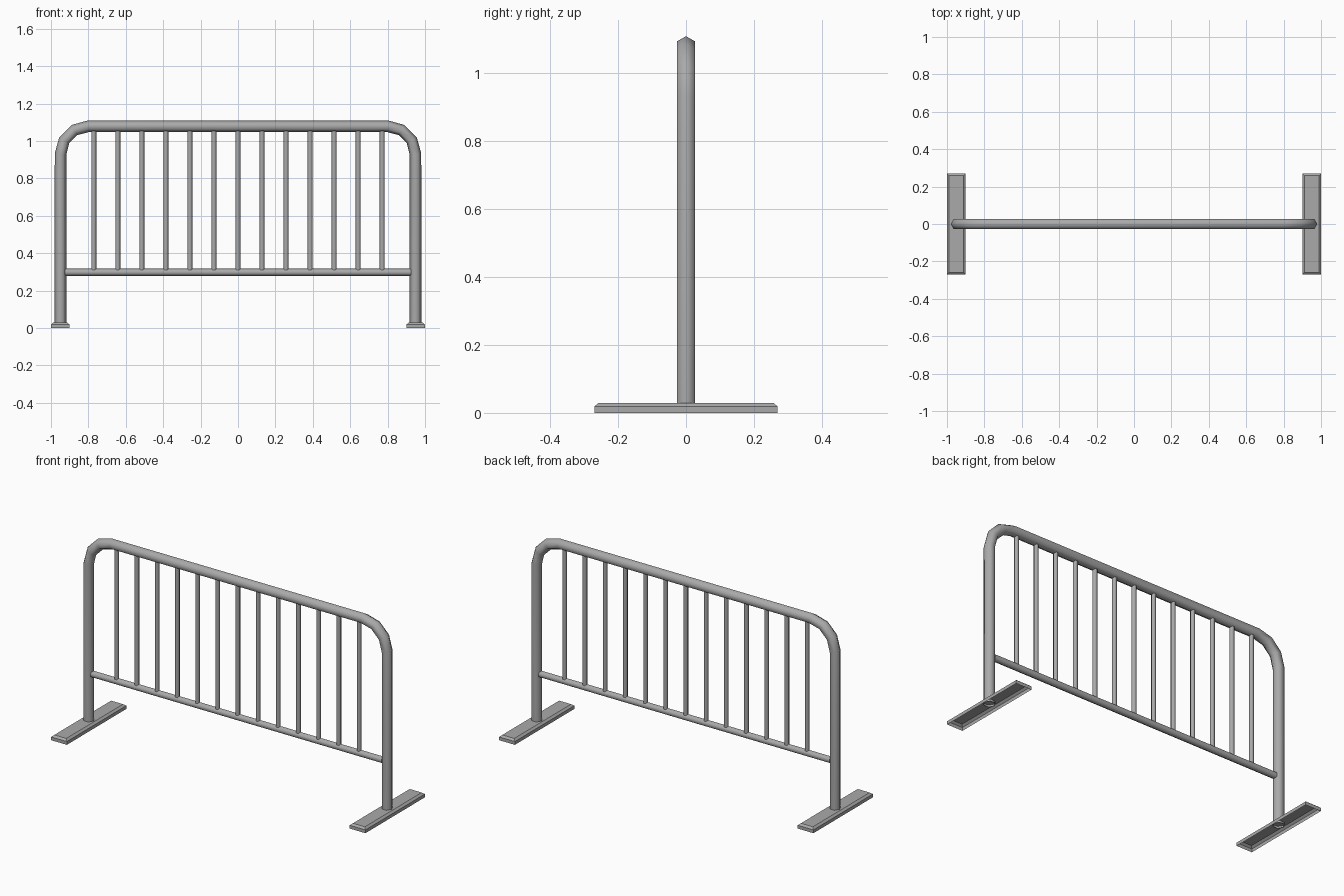
import bpy, bmesh
from math import sin, cos, pi, radians
from mathutils import Vector

cube = bpy.data.objects.get("Cube")
if cube:
    bpy.data.objects.remove(cube, do_unlink=True)

# One galvanised steel colour
steel = bpy.data.materials.new("galvanised_steel")
steel.use_nodes = True
COLOR = (0.4, 0.4, 0.4, 1)
steel.diffuse_color = COLOR
steel.node_tree.nodes["Principled BSDF"].inputs["Base Color"].default_value = COLOR


def finish(bm, name, angle):
    mesh = bpy.data.meshes.new(name)
    bm.to_mesh(mesh)
    bm.free()
    mesh.materials.append(steel)
    obj = bpy.data.objects.new(name, mesh)
    bpy.context.collection.objects.link(obj)
    bpy.ops.object.select_all(action="DESELECT")
    obj.select_set(True)
    bpy.context.view_layer.objects.active = obj
    bpy.ops.object.shade_smooth_by_angle(angle=radians(angle))
    return obj


def tube(name, path, radius, sides=6, capped=False):
    """Sweep a polygon along a path lying in the XZ plane, mitred at bends."""
    bm = bmesh.new()
    pts = [Vector((x, 0, z)) for x, z in path]
    rings = []
    for i, p in enumerate(pts):
        before = (p - pts[max(i - 1, 0)]).normalized()
        after = (pts[min(i + 1, len(pts) - 1)] - p).normalized()
        t = (before + after).normalized()
        n = Vector((-t.z, 0, t.x))
        rings.append([bm.verts.new(p + radius * (n * cos(a) + Vector((0, sin(a), 0))))
                      for a in (2 * pi * k / sides for k in range(sides))])
    for a, b in zip(rings, rings[1:]):
        for k in range(sides):
            j = (k + 1) % sides
            bm.faces.new((a[k], a[j], b[j], b[k]))
    if capped:
        bm.faces.new(rings[0])
        bm.faces.new(rings[-1])
    bmesh.ops.recalc_face_normals(bm, faces=bm.faces)
    return finish(bm, name, 65)


# Bent outer frame: two posts joined by a top rail with rounded corners
POST_X, TOP_Z, BEND = 0.949, 1.079, 0.149
right_half = [(POST_X, 0.018)]
for step in range(4):
    a = radians(30 * step)
    right_half.append((POST_X - BEND + BEND * cos(a), TOP_Z - BEND + BEND * sin(a)))
left_half = [(-x, z) for x, z in reversed(right_half)]
tube("outer_frame", right_half + left_half, 0.031)

# Lower rail
RAIL_Z = 0.298
tube("lower_rail", [(-0.925, RAIL_Z), (0.925, RAIL_Z)], 0.02, capped=True)

# Upright bars
for i in range(13):
    x = (i - 6) * 0.1285
    tube(f"upright_bar_{i + 1}", [(x, RAIL_Z), (x, TOP_Z - 0.01)], 0.0135)

# Feet: chamfered pressed plates, open underneath
for side, name in ((-1, "right_foot"), (1, "left_foot")):
    bm = bmesh.new()
    loops = []
    for hx, hy, z in ((0.05, 0.27, 0), (0.05, 0.27, 0.019), (0.038, 0.258, 0.029)):
        loops.append([bm.verts.new((side * 0.95 + sx * hx, sy * hy, z))
                      for sx, sy in ((-1, -1), (1, -1), (1, 1), (-1, 1))])
    for a, b in zip(loops, loops[1:]):
        for k in range(4):
            j = (k + 1) % 4
            bm.faces.new((a[k], a[j], b[j], b[k]))
    bm.faces.new(loops[-1])
    finish(bm, name, 30)
